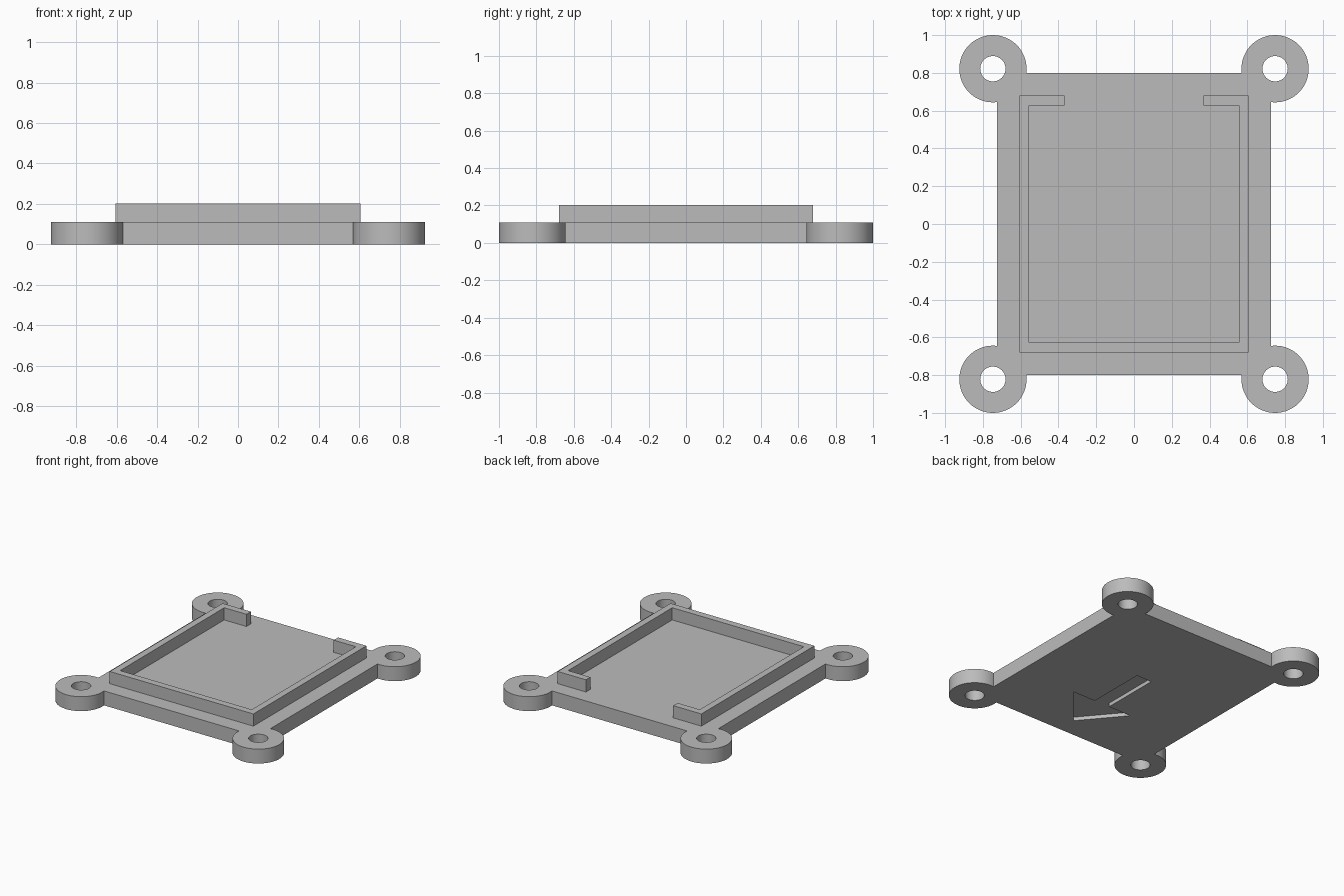
import bpy, bmesh, math

if "Cube" in bpy.data.objects:
    bpy.data.objects.remove(bpy.data.objects["Cube"])

PLATE_H, RIM_TOP = 0.11, 0.203
LUG_X, LUG_Y, LUG_R, HOLE_R = 0.747, 0.822, 0.178, 0.067

grey = bpy.data.materials.new("matte_grey")
grey.diffuse_color = (0.5, 0.5, 0.5, 1)
grey.use_nodes = True
grey.node_tree.nodes["Principled BSDF"].inputs["Base Color"].default_value = grey.diffuse_color


def prism(name, points, z0, z1):
    """Extrude a counter-clockwise outline from z0 to z1."""
    bm = bmesh.new()
    face = bm.faces.new([bm.verts.new((x, y, z0)) for x, y in points])
    ext = bmesh.ops.extrude_face_region(bm, geom=[face], use_keep_orig=True)
    verts = [g for g in ext["geom"] if isinstance(g, bmesh.types.BMVert)]
    bmesh.ops.translate(bm, vec=(0, 0, z1 - z0), verts=verts)
    bmesh.ops.recalc_face_normals(bm, faces=bm.faces)
    mesh = bpy.data.meshes.new(name)
    bm.to_mesh(mesh)
    bm.free()
    mesh.materials.append(grey)
    obj = bpy.data.objects.new(name, mesh)
    bpy.context.collection.objects.link(obj)
    return obj


def circle(cx, cy, r, n=64):
    return [(cx + r * math.cos(2 * math.pi * i / n),
             cy + r * math.sin(2 * math.pi * i / n)) for i in range(n)]


def combine(target, tool, operation):
    """Apply a boolean and remove the tool object."""
    mod = target.modifiers.new(operation, 'BOOLEAN')
    mod.operation, mod.object, mod.solver = operation, tool, 'EXACT'
    bpy.context.view_layer.objects.active = target
    bpy.ops.object.modifier_apply(modifier=mod.name)
    bpy.data.objects.remove(tool)


# Base plate with four round mounting lugs
W, D = 0.725, 0.8
base = prism("base_plate", [(-W, -D), (W, -D), (W, D), (-W, D)], 0, PLATE_H)
corners = [(sx * LUG_X, sy * LUG_Y) for sx in (-1, 1) for sy in (-1, 1)]
for x, y in corners:
    combine(base, prism("lug", circle(x, y, LUG_R), 0, PLATE_H), 'UNION')

# Raised rim, open at the back between two short returns
ox, oy, ix, iy, gap = 0.606, 0.68, 0.555, 0.627, 0.368
rim = prism("rim", [(-ox, -oy), (ox, -oy), (ox, oy), (gap, oy), (gap, iy),
                    (ix, iy), (ix, -iy), (-ix, -iy), (-ix, iy),
                    (-gap, iy), (-gap, oy), (-ox, oy)], PLATE_H - 0.03, RIM_TOP)
combine(base, rim, 'UNION')

# Screw holes
for x, y in corners:
    combine(base, prism("hole_cutter", circle(x, y, HOLE_R, 48), -0.1, 0.3), 'DIFFERENCE')

# Shallow direction arrow recessed in the underside
arrow = [(0, -0.65), (0.255, -0.345), (0.064, -0.345), (0.064, 0.108),
         (-0.064, 0.108), (-0.064, -0.345), (-0.255, -0.345)]
combine(base, prism("arrow_cutter", arrow, -0.1, 0.028), 'DIFFERENCE')

# Smooth the round walls, keep the corners sharp
bpy.ops.object.select_all(action='DESELECT')
base.select_set(True)
bpy.context.view_layer.objects.active = base
bpy.ops.object.shade_smooth_by_angle(angle=math.radians(30))
